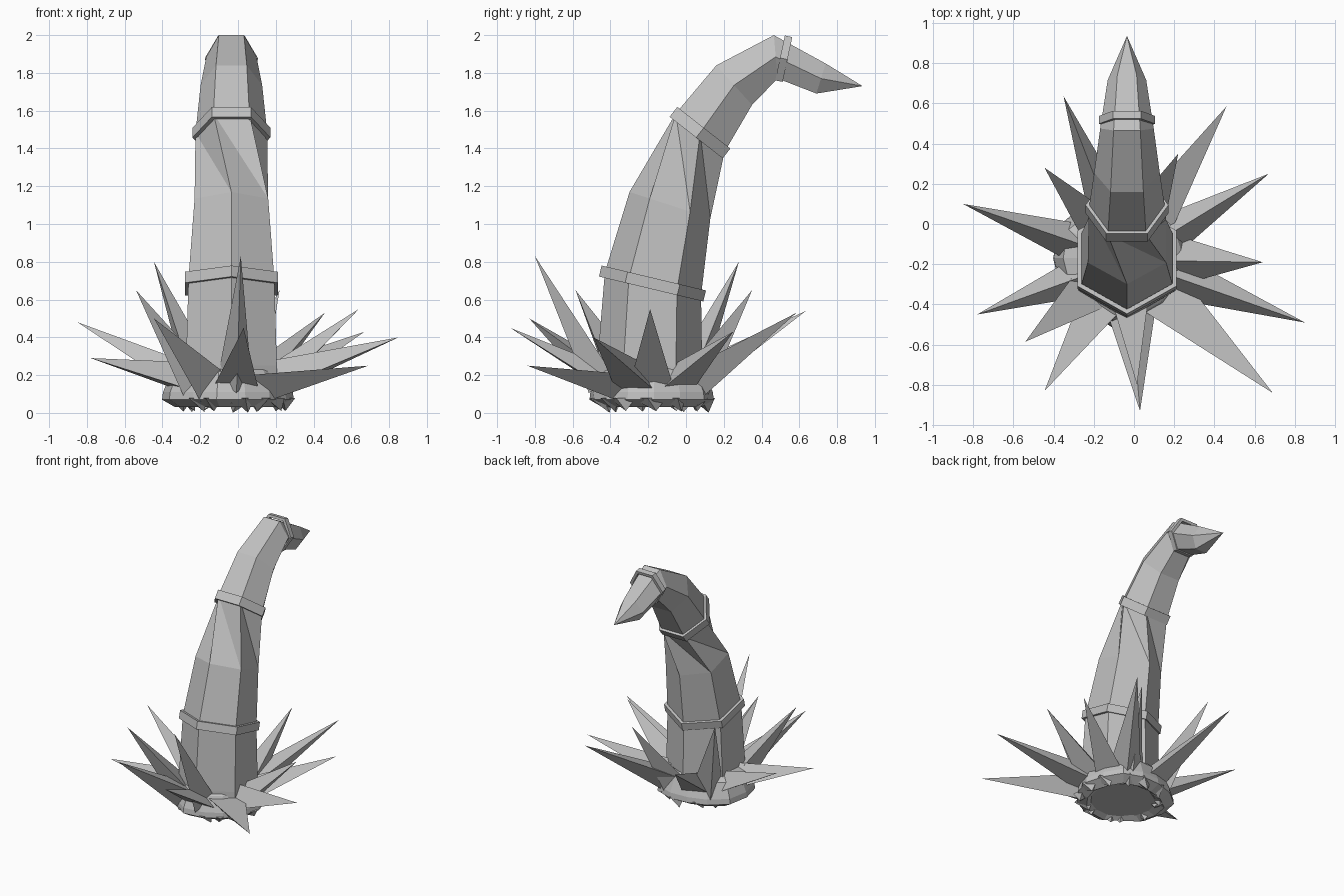
import bpy
import bmesh
import math
import random
from mathutils import Vector

cube = bpy.data.objects.get("Cube")
if cube:
    bpy.data.objects.remove(cube, do_unlink=True)
random.seed(4)

CX, CY = -0.035, -0.18
POINT, FLAT = -90, -120      # hexagon with a corner or a side to the front

grey = bpy.data.materials.new("stone_grey")
grey.use_nodes = True
grey.diffuse_color = (0.53, 0.53, 0.53, 1)
grey.node_tree.nodes["Principled BSDF"].inputs["Base Color"].default_value = (0.53, 0.53, 0.53, 1)


def finish(name, bm):
    bmesh.ops.recalc_face_normals(bm, faces=bm.faces)
    mesh = bpy.data.meshes.new(name)
    bm.to_mesh(mesh)
    bm.free()
    mesh.materials.append(grey)
    obj = bpy.data.objects.new(name, mesh)
    bpy.context.collection.objects.link(obj)
    return obj


def hexagon(front, back, radius, phase, shift=0.0):
    """Tilted hexagon centred between two (y, z) points, moved along its axis."""
    f, b = Vector((0, *front)), Vector((0, *back))
    across = (b - f).normalized()
    axis = Vector((1, 0, 0)).cross(across)
    centre = (f + b) / 2 + Vector((CX, 0, 0)) + axis * shift
    angles = [math.radians(phase + 60 * k) for k in range(6)]
    return [centre + radius * (math.cos(a) * Vector((1, 0, 0)) + math.sin(a) * across)
            for a in angles]


def loft(bm, loops, closed=False, twisted=()):
    rows = [[bm.verts.new(p) for p in loop] for loop in loops]
    n = len(rows[0])
    for i in range(len(rows) if closed else len(rows) - 1):
        low, high = rows[i], rows[(i + 1) % len(rows)]
        for k in range(n):
            m = (k + 1) % n
            if i in twisted:
                bm.faces.new((low[k], low[m], high[k]))
                bm.faces.new((low[m], high[m], high[k]))
            else:
                bm.faces.new((low[k], low[m], high[m], high[k]))
    return rows


def add_pyramid(bm, ring, end):
    verts = [bm.verts.new(p) for p in ring]
    point = bm.verts.new(end)
    bm.faces.new(verts)
    for k in range(len(verts)):
        bm.faces.new((verts[k], verts[(k + 1) % len(verts)], point))


# Curved stalk, twisted above its middle, closing to a pointed tip
sections = [
    ((-0.47, 0.05), (0.08, 0.05), 0.278, POINT),
    ((-0.47, 0.25), (0.085, 0.25), 0.278, POINT),
    ((-0.435, 0.745), (0.085, 0.62), 0.262, POINT),
    ((-0.30, 1.17), (0.13, 1.03), 0.225, POINT),
    ((-0.06, 1.59), (0.21, 1.377), 0.19, FLAT),
    ((0.16, 1.84), (0.35, 1.63), 0.163, FLAT),
    ((0.465, 2.0), (0.485, 1.77), 0.133, FLAT),
    ((0.74, 1.85), (0.69, 1.69), 0.096, FLAT),
]
bm = bmesh.new()
rows = loft(bm, [hexagon(*s) for s in sections], twisted=(3,))
bm.faces.new(rows[0])
tip = bm.verts.new((CX, 0.935, 1.73))
for k in range(6):
    bm.faces.new((rows[-1][k], rows[-1][(k + 1) % 6], tip))
finish("stalk", bm)

# Bands around the stalk
bands = {
    "lower_band": ((-0.45, 0.75), (0.095, 0.62), 0.284, POINT, 0.06),
    "middle_band": ((-0.062, 1.59), (0.21, 1.377), 0.206, FLAT, 0.066),
    "upper_band": ((0.54, 1.98), (0.495, 1.77), 0.14, FLAT, 0.04),
}
for name, (front, back, radius, phase, height) in bands.items():
    h = height / 2
    inner = radius - 0.024
    bm = bmesh.new()
    loft(bm, [hexagon(front, back, r, phase, s)
              for r, s in ((radius, -h), (radius, h), (inner, h), (inner, -h))], closed=True)
    finish(name, bm)


# Rough collar at the foot, with a lip that tapers in underneath
def ragged_loop(radii, z):
    n = len(radii)
    return [(CX + r * math.cos(math.tau * k / n), CY + 0.01 + r * math.sin(math.tau * k / n), z)
            for k, r in enumerate(radii)]


lip = [0.355 + random.uniform(-0.04, 0.025) for k in range(14)]
bm = bmesh.new()
loft(bm, [ragged_loop([0.21] * 14, 0.06),
          ragged_loop([r - 0.07 for r in lip], 0.03),
          ragged_loop(lip, 0.07),
          ragged_loop([r - 0.005 for r in lip], 0.11),
          ragged_loop([r - 0.05 for r in lip], 0.22),
          ragged_loop([0.24] * 14, 0.25)], closed=True)
finish("collar", bm)

# Chunky shards under the collar, leaning inward
bm = bmesh.new()
for k in range(13):
    a = math.tau * (k + random.uniform(-0.25, 0.25)) / 13
    out, side = Vector((math.cos(a), math.sin(a), 0)), Vector((-math.sin(a), math.cos(a), 0))
    base = Vector((CX, CY, 0.08)) + out * 0.28
    w = random.uniform(0.06, 0.1)
    ring = [base - side * w, base + out * 0.06, base + side * w, base - out * 0.07]
    foot = Vector((CX, CY, random.uniform(0.0, 0.012))) + out * random.uniform(0.22, 0.3)
    add_pyramid(bm, ring, foot + side * random.uniform(-0.07, 0.07))
finish("foot_shards", bm)

# Spikes fanning out: tip position, half width, ridge height (negative is below)
spikes = [
    ((-0.35, 0.635, 0.54), 0.10, 0.10), ((-0.445, 0.28, 0.80), 0.10, -0.12),
    ((-0.85, 0.10, 0.48), 0.10, 0.10), ((-0.78, -0.45, 0.29), 0.10, 0.11),
    ((-0.54, -0.585, 0.65), 0.12, -0.11), ((-0.445, -0.83, 0.50), 0.11, -0.12),
    ((0.015, -0.80, 0.83), 0.09, -0.11), ((0.03, -0.93, 0.45), 0.12, 0.08),
    ((0.69, -0.84, 0.25), 0.13, -0.10), ((0.85, -0.49, 0.40), 0.11, 0.12),
    ((0.64, -0.19, 0.55), 0.12, 0.10), ((0.67, 0.25, 0.43), 0.10, 0.10),
    ((0.46, 0.585, 0.53), 0.11, -0.11), ((0.22, 0.35, 0.65), 0.10, -0.11),
]
for i, (end, half, ridge) in enumerate(spikes):
    end = Vector(end)
    out = Vector((end.x - CX, end.y - CY, 0)).normalized()
    base = Vector((CX, CY, 0.16)) + out * 0.24
    side = out.cross(Vector((0, 0, 1)))
    up = side.cross((end - base).normalized())
    mid = base - up * ridge * 0.4
    bm = bmesh.new()
    add_pyramid(bm, (mid - side * half, mid + side * half, base + up * ridge), end)
    finish(f"spike_{i + 1}", bm)
